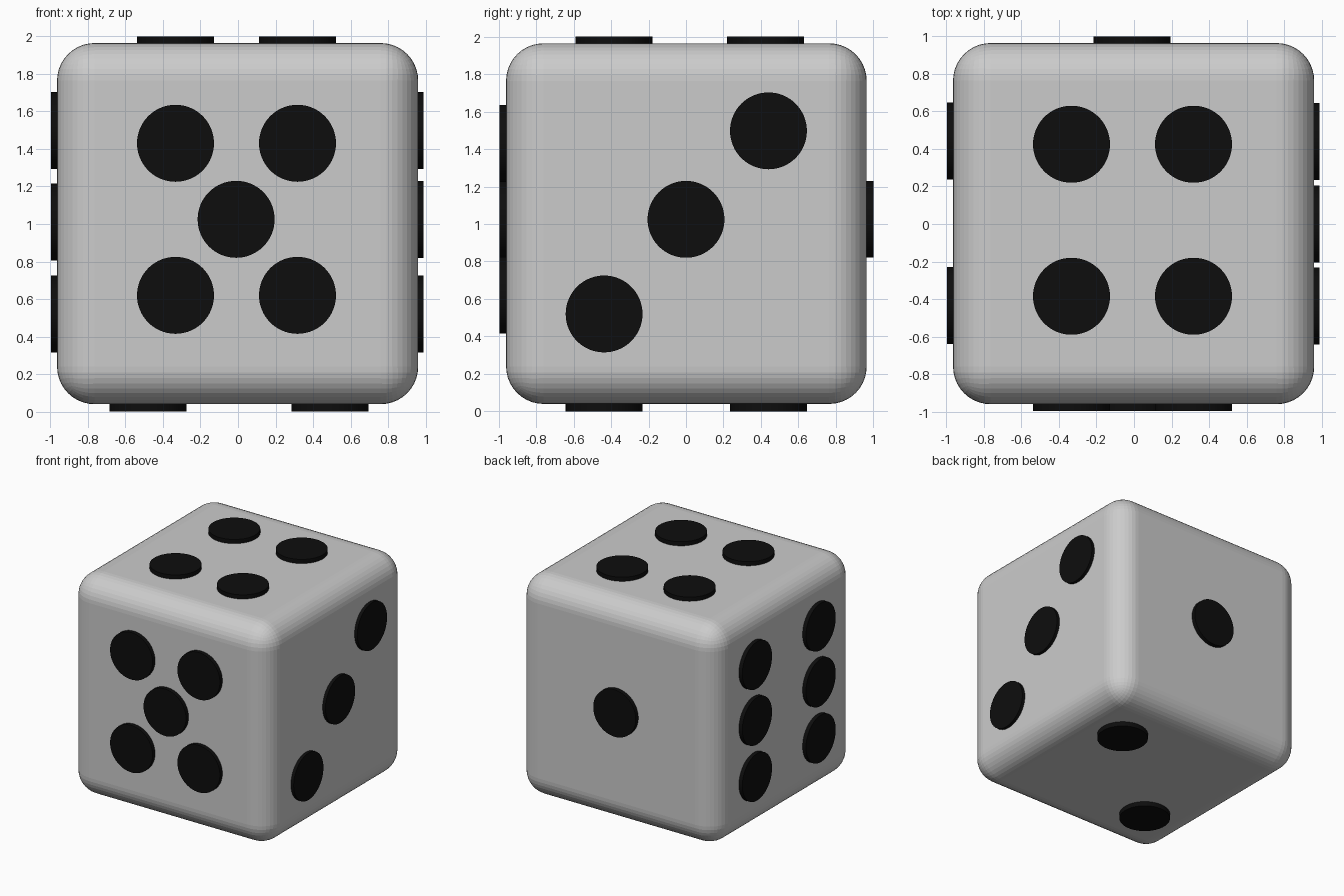
import bpy
from mathutils import Vector

if "Cube" in bpy.data.objects:
    bpy.data.objects.remove(bpy.data.objects["Cube"])

HALF, MID = 0.962, 1.002
RADIUS = 0.205

black = bpy.data.materials.new("pip_black")
black.diffuse_color = (0.004, 0.004, 0.004, 1)
black.use_nodes = True
black.node_tree.nodes["Principled BSDF"].inputs["Base Color"].default_value = black.diffuse_color

# Rounded cube body
bpy.ops.mesh.primitive_cube_add(size=2 * HALF, location=(-0.002, 0.002, MID))
body = bpy.context.object
body.name = "die_body"
bevel = body.modifiers.new("rounded_edges", 'BEVEL')
bevel.width = 0.2
bevel.segments = 10


def pip(name, centre, axis, outer):
    """Thin disc whose outer cap lies at coordinate `outer` along `axis`."""
    depth = 0.07
    loc = Vector(centre)
    loc[axis] = outer - (depth / 2 if outer > centre[axis] else -depth / 2)
    rot = [(0, 1.570796, 0), (1.570796, 0, 0), (0, 0, 0)][axis]
    bpy.ops.mesh.primitive_cylinder_add(vertices=64, radius=RADIUS, depth=depth,
                                        location=loc, rotation=rot)
    ob = bpy.context.object
    ob.name = name
    ob.data.materials.append(black)
    bpy.ops.object.shade_smooth_by_angle()


# Front: five
for x, z in [(-0.333, 1.43), (0.317, 1.43), (-0.01, 1.025), (-0.333, 0.62), (0.317, 0.62)]:
    pip("front_pip", (x, 0, z), 1, -0.995)

# Back: one
pip("back_pip", (-0.01, 0, 1.025), 1, 1.0)

# Right: three on the diagonal
for y, z in [(-0.437, 0.52), (0, 1.025), (0.44, 1.497)]:
    pip("right_pip", (0, y, z), 0, 0.987)

# Left: two columns of three
for y in (-0.435, 0.443):
    for z in (0.52, 1.01, 1.497):
        pip("left_pip", (0, y, z), 0, -0.997)

# Top: four
for x in (-0.333, 0.317):
    for y in (-0.385, 0.425):
        pip("top_pip", (x, y, MID), 2, 2.0)

# Bottom: two on the diagonal
for x, y in [(0.49, 0.44), (-0.48, -0.437)]:
    pip("bottom_pip", (x, y, MID), 2, 0.0)
